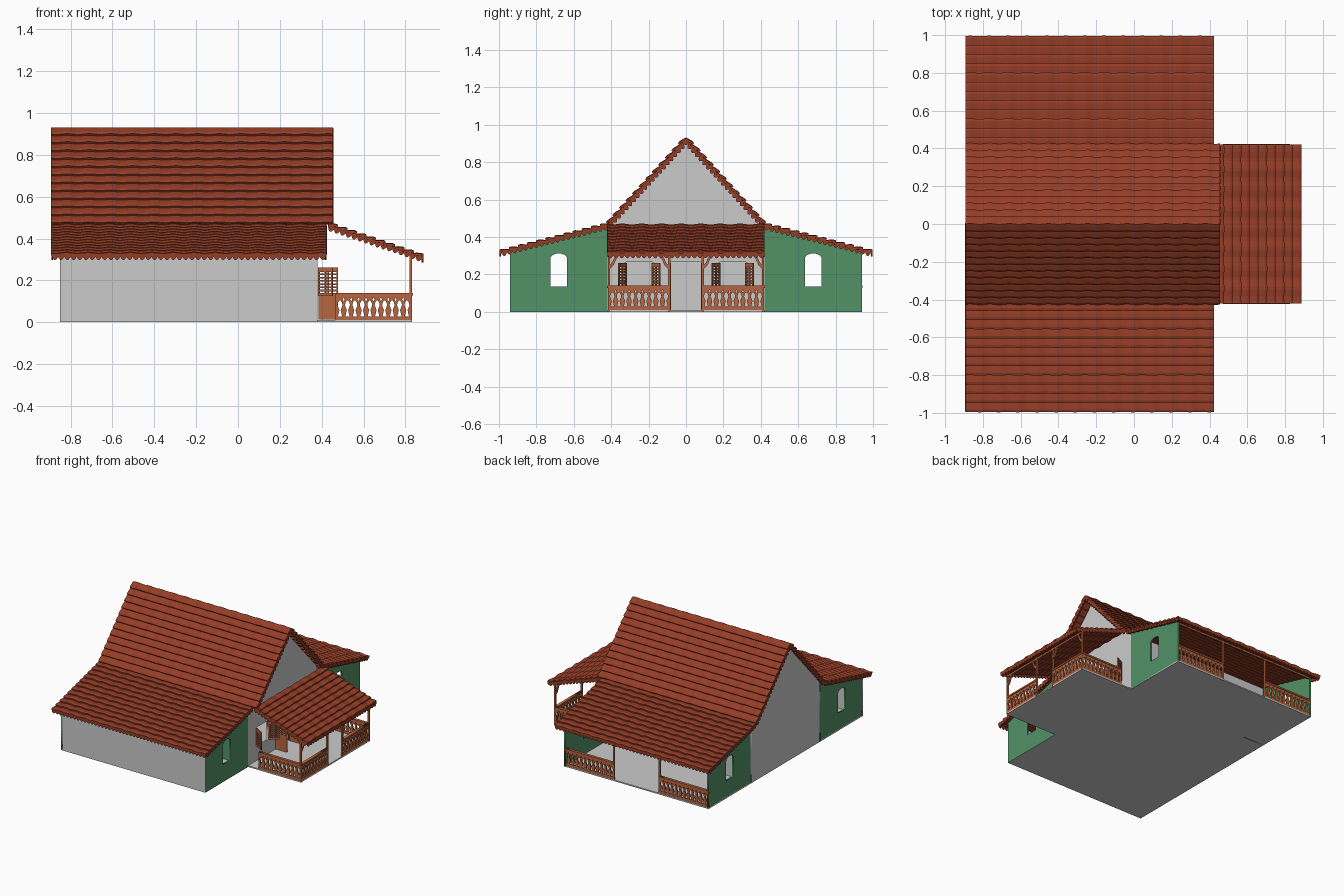
import bpy, bmesh, math
from mathutils import Vector as V, Matrix

if "Cube" in bpy.data.objects:
    bpy.data.objects.remove(bpy.data.objects["Cube"])

def material(name, rgb):
    m = bpy.data.materials.new(name)
    m.diffuse_color = (*rgb, 1)
    m.use_nodes = True
    m.node_tree.nodes["Principled BSDF"].inputs["Base Color"].default_value = m.diffuse_color
    return m

TILE = material("roof_tile", (0.30, 0.047, 0.02))
WOOD = material("wood", (0.48, 0.13, 0.05))
GREEN = material("green_paint", (0.085, 0.29, 0.135))
UP = V((0, 0, 1))

def add(name, me, mat=None):
    ob = bpy.data.objects.new(name, me)
    bpy.context.scene.collection.objects.link(ob)
    if mat:
        me.materials.append(mat)
    return ob

def box(name, lo, hi, mat=None):
    lo, hi = V(lo), V(hi)
    bm = bmesh.new()
    bmesh.ops.create_cube(bm, size=1)
    for v in bm.verts:
        v.co = (lo + hi) / 2 + v.co * (hi - lo)
    me = bpy.data.meshes.new(name)
    bm.to_mesh(me)
    bm.free()
    return add(name, me, mat)

# upright flat panel: first loop is the outline, the others are holes
def panel(name, origin, along, loops, thick=0.012, mat=None):
    cu = bpy.data.curves.new(name, 'CURVE')
    cu.dimensions, cu.fill_mode, cu.extrude = '2D', 'BOTH', thick / 2
    for pts in loops:
        sp = cu.splines.new('POLY')
        sp.points.add(len(pts) - 1)
        for p, (a, b) in zip(sp.points, pts):
            p.co = (a, b, 0, 1)
        sp.use_cyclic_u = True
    tmp = add(name + "_curve", cu)
    me = bpy.data.meshes.new_from_object(tmp.evaluated_get(bpy.context.evaluated_depsgraph_get()))
    bpy.data.objects.remove(tmp)
    x = V(along).normalized()
    M = Matrix((x, UP, x.cross(UP))).transposed().to_4x4()
    M.translation = V(origin)
    me.transform(M)
    me.materials.clear()
    return add(name, me, mat)

def rect(a0, a1, b0, b1):
    return [(a0, b0), (a1, b0), (a1, b1), (a0, b1)]

# tiled roof slope: stepped rows down the slope, gentle waves along the ridge
def roof(name, start, u, v):
    P, U, W = V(start), V(u), V(v)
    if U.cross(W).z < 0:
        P, U = P + U, -U
    N = U.cross(W).normalized()
    rows = round(W.length / 0.05)
    cols = round(U.length / 0.1) * 6
    prof = [(0.0, 0.0), (0.35, 0.006), (0.7, 0.011), (0.97, 0.010)]
    vs = [((r + t) / rows, h) for r in range(rows) for t, h in prof] + [(1, 0)]
    bm = bmesh.new()
    grid = []
    for t, h in vs:
        grid.append([bm.verts.new(P + U * (i / cols) + W * t
                     + N * (h + 0.003 * math.sin(i * math.pi / 3))) for i in range(cols + 1)])
    for a, b in zip(grid, grid[1:]):
        for i in range(cols):
            bm.faces.new((a[i], a[i + 1], b[i + 1], b[i]))
    me = bpy.data.meshes.new(name)
    bm.normal_update()
    bm.to_mesh(me)
    bm.free()
    ob = add(name, me, TILE)
    so = ob.modifiers.new("thickness", 'SOLIDIFY')
    so.thickness, so.offset = 0.012, -1

# scalloped trim board hanging from a line
def trim(name, p0, p1, drop=0.028):
    p0, p1 = V(p0), V(p1)
    d = p1 - p0
    L = d.length
    d.normalize()
    down = -(UP - d * d.z).normalized()
    n = max(1, round(L / 0.03)) * 6
    bm = bmesh.new()
    prev = None
    for i in range(n + 1):
        c = p0 + d * (L * i / n)
        h = drop * (0.45 + 0.55 * abs(math.sin(i * math.pi / 6)))
        cur = (bm.verts.new(c), bm.verts.new(c + down * h))
        if prev:
            bm.faces.new((prev[0], cur[0], cur[1], prev[1]))
        prev = cur
    me = bpy.data.meshes.new(name)
    bm.to_mesh(me)
    bm.free()
    ob = add(name, me, TILE)
    so = ob.modifiers.new("thickness", 'SOLIDIFY')
    so.thickness, so.offset = 0.008, 0

# fretwork railing panel with vase-shaped cutouts and a cap rail
def railing(name, p0, p1):
    p0, p1 = V(p0), V(p1)
    L = (p1 - p0).length
    n = round(L / 0.034)
    vase = [(0.028, 0.010), (0.045, 0.006), (0.058, 0.003), (0.068, 0.007),
            (0.082, 0.012), (0.095, 0.009), (0.104, 0.003)]
    loops = [rect(0, L, 0.008, 0.128)]
    for i in range(n):
        c = L * (i + 0.5) / n
        loops.append([(c + w, z) for z, w in vase] + [(c - w, z) for z, w in reversed(vase)])
        if i:
            e = L * i / n
            loops.append([(e, 0.100), (e + 0.005, 0.109), (e, 0.118), (e - 0.005, 0.109)])
    panel(name, p0, p1 - p0, loops, 0.01, WOOD)
    panel(name + "_cap", p0, p1 - p0, [rect(0, L, 0.128, 0.14)], 0.022, WOOD)

# louvred leaf, swung about its hinge
def leaf(name, hinge, along, w, z0, z1, louvre_from):
    loops = [rect(0, w, z0, z1)]
    n = 7
    lo, hi = louvre_from, z1 - 0.014
    for a, b in ((0.008, w / 2 - 0.003), (w / 2 + 0.003, w - 0.008)):
        for i in range(n):
            z = lo + (hi - lo) * i / n
            loops.append(rect(a, b, z, z + (hi - lo) / n * 0.5))
    panel(name, hinge, along, loops, 0.008, WOOD)

XL, XR, YW, YO = -0.85, 0.38, 0.42, 0.94

# floor slabs
box("house_floor", (XL, -YO, 0), (XR, YO, 0.01))
box("porch_floor", (XR, -YW, 0), (0.83, YW, 0.01))

# long walls
span = XR - XL
panel("front_wall", (XL, -YO + 0.006, 0), (1, 0, 0), [rect(0, span, 0, 0.325)])
panel("back_inner_wall", (XL, YW, 0), (1, 0, 0), [rect(0, span, 0, 0.455)])
panel("front_partition", (XL, -YW, 0), (1, 0, 0), [rect(0, span, 0, 0.455)], mat=GREEN)

# gable walls, the right one with door and two windows
gable = [(-YW, 0), (YW, 0), (YW, 0.455), (0, 0.91), (-YW, 0.455)]
panel("left_gable_wall", (XL + 0.006, 0, 0), (0, 1, 0), [gable])
panel("right_gable_wall", (XR - 0.006, 0, 0), (0, 1, 0),
      [[(-YW, 0), (-0.085, 0), (-0.085, 0.27), (0.085, 0.27), (0.085, 0)] + gable[1:],
       rect(-0.32, -0.18, 0.12, 0.265), rect(0.18, 0.32, 0.12, 0.265)])

# green wing end walls with arched openings
for s, side in ((-1, "front"), (1, "back")):
    arch = [(s * 0.68 + 0.045 * math.cos(a * math.pi / 10), 0.285 + 0.027 * math.sin(a * math.pi / 10))
            for a in range(11)] + [(s * 0.68 - 0.045, 0.135), (s * 0.68 + 0.045, 0.135)]
    wing = [(s * YW, 0), (s * YO, 0), (s * YO, 0.325), (s * YW, 0.46)]
    for x, end in ((XL + 0.006, "left"), (XR - 0.006, "right")):
        panel(f"{side}_{end}_wing_wall", (x, 0, 0), (0, 1, 0), [wing, arch], mat=GREEN)

# roofs and their trims
for s, side in ((-1, "front"), (1, "back")):
    roof(f"{side}_main_roof", (-0.893, 0, 0.930), (1.348, 0, 0), (0, s * 0.42, -0.46))
    roof(f"{side}_wing_roof", (-0.893, s * 0.41, 0.469), (1.316, 0, 0), (0, s * 0.585, -0.149))
    trim(f"{side}_eave_trim", (-0.89, s * 0.992, 0.325), (0.42, s * 0.992, 0.325))
    for x, end in ((-0.888, "left"), (0.45, "right")):
        trim(f"{side}_{end}_gable_trim", (x, 0, 0.925), (x, s * 0.42, 0.466))
    for x, end in ((-0.888, "left"), (0.418, "right")):
        trim(f"{side}_{end}_wing_trim", (x, s * 0.42, 0.466), (x, s * 0.99, 0.322))
    trim(f"{side}_porch_trim", (0.435, s * 0.415, 0.464), (0.882, s * 0.415, 0.314))
roof("porch_roof", (0.43, -0.42, 0.469), (0, 0.84, 0), (0.455, 0, -0.155))
trim("porch_eave_trim", (0.882, -0.418, 0.314), (0.882, 0.418, 0.314))

# porch posts, braces, railings, shutters and door leaves
for s, side in ((-1, "front"), (1, "back")):
    for y, nm, b in ((0.412, "corner", -1), (0.09, "entry", 1)):
        box(f"{side}_{nm}_post", (0.819, s * y - 0.006, 0), (0.831, s * y + 0.006, 0.322), WOOD)
        panel(f"{side}_{nm}_brace", (0.825, s * y, 0), (0, s * b, 0),
              [[(0, 0.225), (0.025, 0.25), (0.05, 0.305), (0.036, 0.305), (0.016, 0.262), (0, 0.245)]],
              0.01, WOOD)
    railing(f"{side}_porch_end_railing", (0.825, s * 0.09, 0), (0.825, s * 0.412, 0))
    railing(f"{side}_porch_side_railing", (0.47, s * 0.412, 0), (0.825, s * 0.412, 0))
    box(f"{side}_porch_side_newel", (0.466, s * 0.412 - 0.006, 0), (0.476, s * 0.412 + 0.006, 0.135), WOOD)
    leaf(f"{side}_outer_shutter", (0.384, s * 0.32, 0), (0.85, s * 0.5, 0), 0.08, 0.125, 0.262, 0.14)
    leaf(f"{side}_inner_shutter", (0.384, s * 0.18, 0), (0.85, -s * 0.5, 0), 0.08, 0.125, 0.262, 0.14)
    leaf(f"{side}_door_leaf", (0.384, s * 0.085, 0), (1, 0, 0), 0.095, 0.012, 0.262, 0.14)
box("porch_beam", (0.819, -0.412, 0.302), (0.831, 0.412, 0.316), WOOD)

# back veranda railings, posts and beam
for x0, x1, nm in ((XL, -0.43, "left"), (-0.04, XR, "right")):
    railing(f"veranda_{nm}_railing", (x0, 0.933, 0), (x1, 0.933, 0))
for x in (-0.43, -0.04):
    box("veranda_post", (x - 0.006, 0.927, 0), (x + 0.006, 0.939, 0.328), WOOD)
box("veranda_beam", (XL, 0.927, 0.31), (XR, 0.939, 0.324), WOOD)
